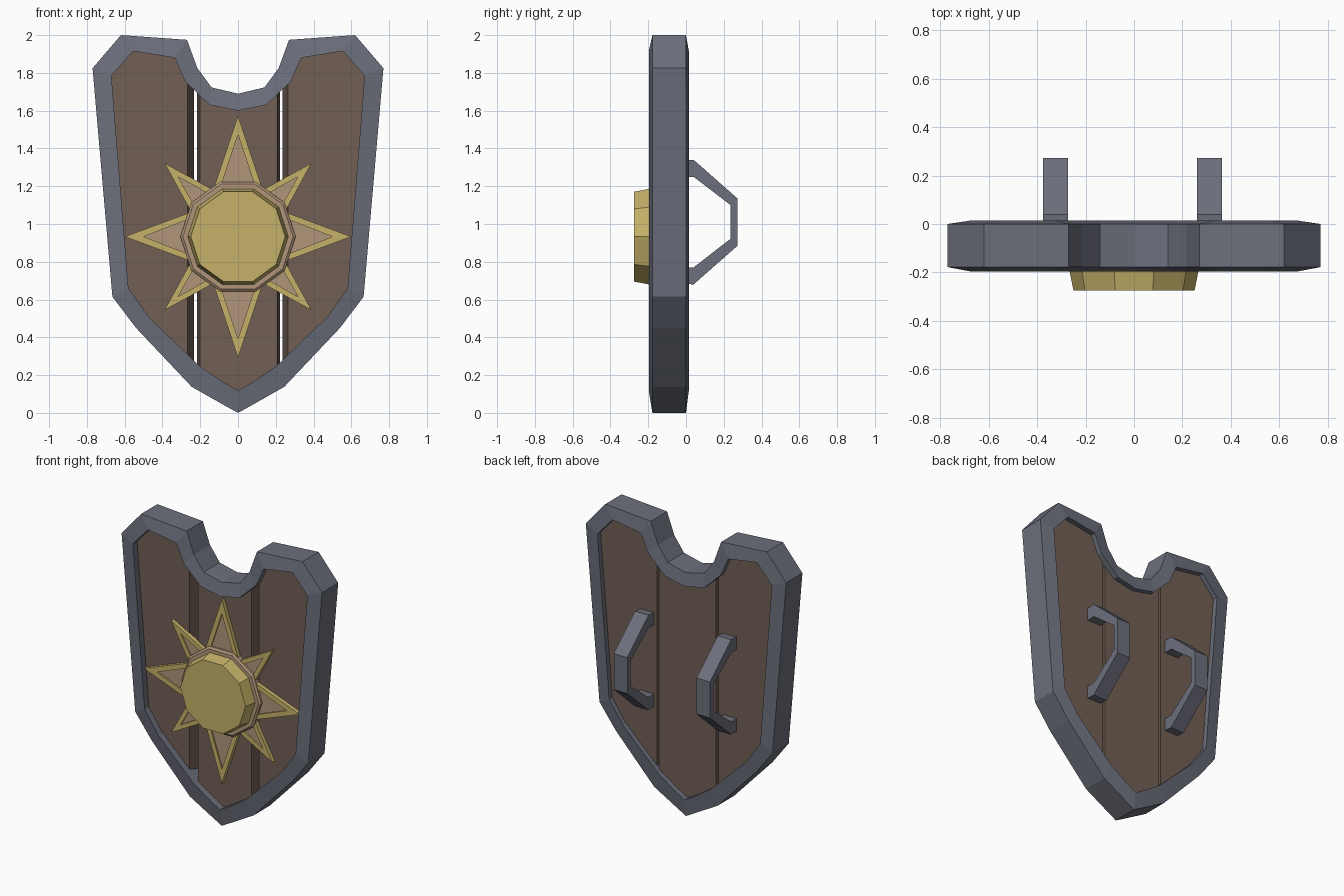
import bpy, bmesh, math
from mathutils import Vector

if "Cube" in bpy.data.objects:
    bpy.data.objects.remove(bpy.data.objects["Cube"])


def material(name, rgb):
    m = bpy.data.materials.new(name)
    m.diffuse_color = (*rgb, 1)
    m.use_nodes = True
    m.node_tree.nodes["Principled BSDF"].inputs["Base Color"].default_value = m.diffuse_color
    return m


steel = material("steel", (0.150, 0.160, 0.200))
wood = material("dark wood", (0.165, 0.115, 0.090))
gold = material("gold", (0.560, 0.440, 0.140))
bronze = material("bronze", (0.440, 0.300, 0.190))


def finish(bm, name, mats):
    bmesh.ops.recalc_face_normals(bm, faces=bm.faces[:])
    me = bpy.data.meshes.new(name)
    bm.to_mesh(me)
    bm.free()
    for m in mats:
        me.materials.append(m)
    ob = bpy.data.objects.new(name, me)
    bpy.context.collection.objects.link(ob)
    return ob


def loft(loops, closed=False):
    """Bridge equal-length point loops; cap the ends, or join last to first."""
    bm = bmesh.new()
    rows = [[bm.verts.new(p) for p in lp] for lp in loops]
    n = len(rows[0])
    pairs = list(zip(rows, rows[1:])) + ([(rows[-1], rows[0])] if closed else [])
    for a, b in pairs:
        for i in range(n):
            j = (i + 1) % n
            bm.faces.new((a[i], a[j], b[j], b[i]))
    if not closed:
        bm.faces.new(rows[0])
        bm.faces.new(rows[-1])
    bm.faces.ensure_lookup_table()
    return bm


def mirrored(half):
    return half + [(-x, z) for x, z in half[-2:0:-1]]


def at_y(outline, y):
    return [(x, y, z) for x, z in outline]


# Shield outline: right half, from notch centre round to the bottom tip
outer = mirrored([(0, 1.69), (0.14, 1.723), (0.215, 1.825), (0.27, 1.975), (0.62, 2.0),
                  (0.77, 1.825), (0.665, 0.615), (0.54, 0.45), (0.245, 0.138),
                  (0.09, 0.05), (0, 0)])
inner = mirrored([(0, 1.60), (0.15, 1.63), (0.28, 1.755), (0.335, 1.88), (0.555, 1.915),
                  (0.67, 1.785), (0.58, 0.66), (0.475, 0.51), (0.2, 0.245),
                  (0.08, 0.165), (0, 0.118)])
middle = [((a + c) / 2, (b + d) / 2) for (a, b), (c, d) in zip(outer, inner)]

# Steel rim, slightly thicker at its inner edge
finish(loft([at_y(inner, -0.197), at_y(outer, -0.178), at_y(outer, 0), at_y(inner, 0.015)],
            closed=True), "rim", [steel])

# Three planks: slabs of the outline cut by slanted planes
FRONT, BACK = -0.15, -0.02


def plank(name, cuts):
    bm = loft([at_y(middle, FRONT), at_y(middle, BACK)])
    for x_front, x_back, side in cuts:
        normal = Vector((BACK - FRONT, x_front - x_back, 0)) * side
        bmesh.ops.bisect_plane(bm, geom=bm.verts[:] + bm.edges[:] + bm.faces[:],
                               plane_co=(x_front, FRONT, 1), plane_no=normal,
                               clear_outer=True)
        bmesh.ops.holes_fill(bm, edges=[e for e in bm.edges if e.is_boundary])
    finish(bm, name, [wood])


plank("left_plank", [(-0.268, -0.234, 1)])
plank("middle_plank", [(-0.202, -0.218, -1), (0.208, 0.222, 1)])
plank("right_plank", [(0.265, 0.236, -1)])

# Sun emblem: eight gold points with bronze sunken centres
CZ = 0.933


def sun_point(i, tip, half, in_tip, in_half):
    a = math.radians(45 * i)

    def tri(r, w, y):
        pts = [(0.25, -w), (r, 0), (0.25, w)]
        return [(u * math.cos(a) - v * math.sin(a), y,
                 CZ + u * math.sin(a) + v * math.cos(a)) for u, v in pts]
    bm = loft([tri(tip, half, FRONT + 0.005), tri(tip, half, -0.178),
               tri(in_tip, in_half, -0.178), tri(in_tip, in_half, -0.168)])
    bm.faces[len(bm.faces) - 1].material_index = 1
    finish(bm, f"sun_point_{i + 1}", [gold, bronze])


for i in range(8):
    if i % 2:
        sun_point(i, 0.55, 0.088, 0.45, 0.056)
    else:
        tip = 0.6 if i % 4 == 0 else 0.64
        sun_point(i, tip, 0.13, tip - 0.1, 0.097)


# Ten-sided bronze collar and gold boss
def decagon(r, y):
    return [(r * math.cos(k * math.pi / 5), y, CZ + r * math.sin(k * math.pi / 5))
            for k in range(10)]


finish(loft([decagon(0.305, FRONT + 0.005), decagon(0.305, -0.182),
             decagon(0.292, -0.192), decagon(0.25, -0.192)]), "collar", [bronze])
finish(loft([decagon(0.268, -0.185), decagon(0.25, -0.275)]), "boss", [gold])

# Two bent steel handles on the back
outside = [(-0.03, 1.335), (0.04, 1.34), (0.273, 1.135), (0.273, 0.885), (0.04, 0.68), (-0.03, 0.685)]
inside = [(-0.03, 1.25), (0.04, 1.25), (0.236, 1.10), (0.236, 0.922), (0.04, 0.77), (-0.03, 0.77)]
grip = outside + inside[::-1]
for name, x0, x1 in (("left_handle", -0.375, -0.272), ("right_handle", 0.26, 0.364)):
    finish(loft([[(x, y, z) for y, z in grip] for x in (x0, x1)]), name, [steel])
